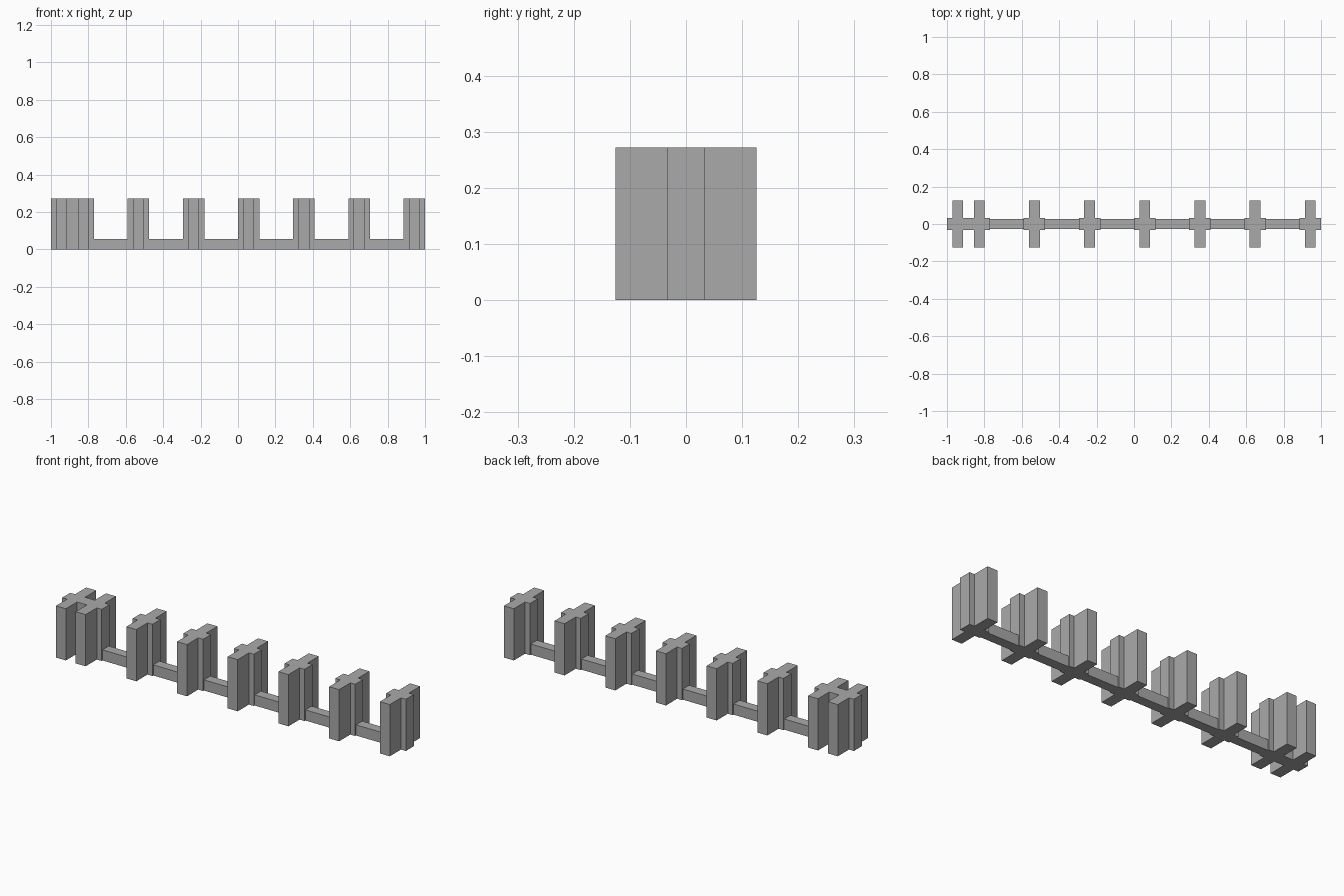
import bpy
import bmesh

cube = bpy.data.objects.get("Cube")
if cube:
    bpy.data.objects.remove(cube, do_unlink=True)

grey = bpy.data.materials.new("plain_grey")
grey.use_nodes = True
COLOUR = (0.4, 0.4, 0.4, 1)
grey.diffuse_color = COLOUR
grey.node_tree.nodes["Principled BSDF"].inputs["Base Color"].default_value = COLOUR


def prism(name, outline, height, x):
    """Extrude a flat outline up from the ground."""
    bm = bmesh.new()
    base = bm.faces.new([bm.verts.new((px, py, 0)) for px, py in outline])
    top = bmesh.ops.extrude_face_region(bm, geom=[base], use_keep_orig=True)
    verts = [v for v in top["geom"] if isinstance(v, bmesh.types.BMVert)]
    bmesh.ops.translate(bm, verts=verts, vec=(0, 0, height))
    bmesh.ops.recalc_face_normals(bm, faces=bm.faces)
    mesh = bpy.data.meshes.new(name)
    bm.to_mesh(mesh)
    bm.free()
    mesh.materials.append(grey)
    obj = bpy.data.objects.new(name, mesh)
    obj.location.x = x
    bpy.context.collection.objects.link(obj)
    return obj


# Cross-shaped post outline: long bar across y, short wings along x
WING_X, WING_Y = 0.0575, 0.033
BAR_X, BAR_Y = 0.029, 0.126
quarter = [(WING_X, WING_Y), (BAR_X, WING_Y), (BAR_X, BAR_Y)]
half = quarter + [(-x, y) for x, y in reversed(quarter)]
cross = half + [(-x, -y) for x, y in half]

# Evenly spaced posts, plus a doubled post at the right end
LAST, STEP = 1 - WING_X, 0.295
posts = [LAST - i * STEP for i in range(7)] + [-LAST]
for i, x in enumerate(sorted(posts)):
    prism(f"post_{i + 1}", cross, 0.272, x)

# Low rails spanning the gaps between the posts
RAIL_Y = 0.026
span = (STEP - 2 * WING_X) / 2
rail = [(span, RAIL_Y), (-span, RAIL_Y), (-span, -RAIL_Y), (span, -RAIL_Y)]
for i in range(6):
    prism(f"rail_{i + 1}", rail, 0.056, LAST - (i + 0.5) * STEP)
